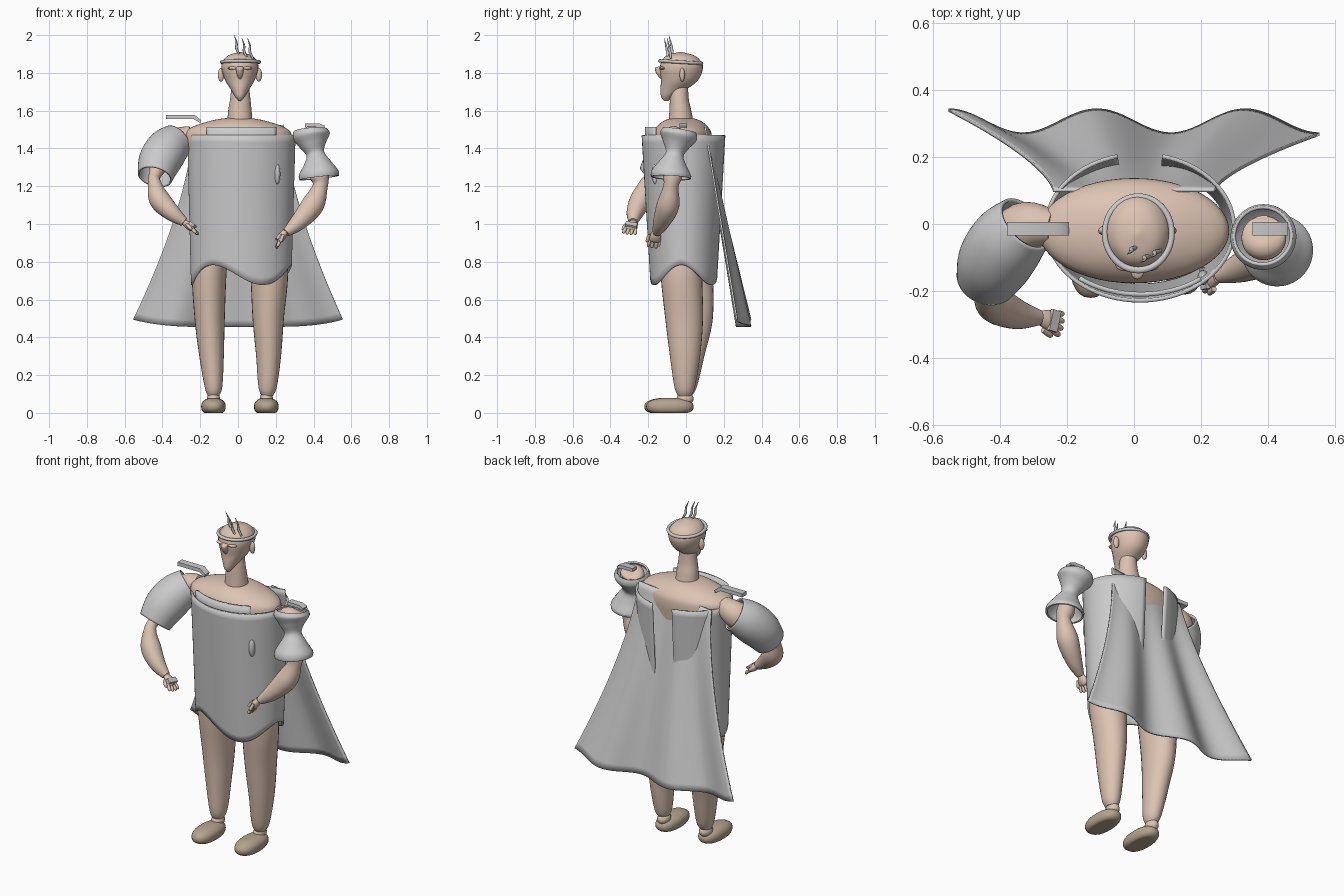
import bpy, bmesh, math
from mathutils import Vector, Matrix

if "Cube" in bpy.data.objects:
    bpy.data.objects.remove(bpy.data.objects["Cube"])


def material(name, rgb):
    m = bpy.data.materials.new(name)
    m.diffuse_color = (*rgb, 1)
    m.use_nodes = True
    m.node_tree.nodes["Principled BSDF"].inputs["Base Color"].default_value = m.diffuse_color
    return m


SKIN = material("skin", (0.72, 0.55, 0.45))
SHOE = material("shoe_leather", (0.46, 0.37, 0.27))


def finish(name, verts, faces, mat=None, thick=0):
    me = bpy.data.meshes.new(name)
    me.from_pydata(verts, [], faces)
    bm = bmesh.new()
    bm.from_mesh(me)
    bmesh.ops.recalc_face_normals(bm, faces=bm.faces)
    bm.to_mesh(me)
    bm.free()
    ob = bpy.data.objects.new(name, me)
    bpy.context.collection.objects.link(ob)
    if mat:
        me.materials.append(mat)
    if thick:
        s = ob.modifiers.new("thickness", 'SOLIDIFY')
        s.thickness, s.offset = thick, 0
    bpy.ops.object.select_all(action='DESELECT')
    ob.select_set(True)
    bpy.context.view_layer.objects.active = ob
    bpy.ops.object.shade_smooth_by_angle(angle=math.radians(45))
    return ob


def spline(pts, n):
    """Catmull-Rom through rows of numbers."""
    p = [pts[0], *pts, pts[-1]]
    out = []
    for i in range(1, len(p) - 2):
        for k in range(n):
            t = k / n
            out.append([0.5 * (2 * b + (c - a) * t + (2*a - 5*b + 4*c - d) * t*t
                               + (3*b - a - 3*c + d) * t**3)
                        for a, b, c, d in zip(p[i-1], p[i], p[i+1], p[i+2])])
    return out + [list(pts[-1])]


def loft(name, pts, mat=None, flat=False, cap=True, thick=0, n=6, seg=28):
    """Skin rings x,y,z,rx(,ry) along a path; flat keeps rings horizontal."""
    rows = spline([(*p, p[3]) if len(p) == 4 else p for p in pts], n)
    verts, faces = [], []
    for i, (x, y, z, rx, ry) in enumerate(rows):
        a, b = rows[max(i-1, 0)], rows[min(i+1, len(rows)-1)]
        tan = Vector(b[:3]) - Vector(a[:3])
        rot = Matrix.Identity(3) if flat else \
            Vector((0, 0, -1)).rotation_difference(tan).to_matrix()
        for k in range(seg):
            t = math.tau * k / seg
            verts.append(Vector((x, y, z)) + rot @ Vector((rx*math.cos(t), ry*math.sin(t), 0)))
        if i:
            for k in range(seg):
                j = (k + 1) % seg
                faces.append(((i-1)*seg+k, (i-1)*seg+j, i*seg+j, i*seg+k))
    if cap:
        faces += [tuple(range(seg)), tuple(range(len(verts)-seg, len(verts)))]
    return finish(name, verts, faces, mat, thick)


def sheet(name, f, nu, nv, thick):
    """Cloth or plate from a surface function of u, v in 0..1."""
    verts = [f(i / nu, j / nv) for j in range(nv + 1) for i in range(nu + 1)]
    w = nu + 1
    faces = [(j*w+i, j*w+i+1, (j+1)*w+i+1, (j+1)*w+i) for j in range(nv) for i in range(nu)]
    return finish(name, verts, faces, None, thick)


def ball(name, c, r, mat, power=1, floor=None):
    bm = bmesh.new()
    bmesh.ops.create_uvsphere(bm, u_segments=28, v_segments=16, radius=1)
    for v in bm.verts:
        v.co = Vector([c[i] + r[i] * math.copysign(abs(v.co[i])**power, v.co[i]) for i in range(3)])
        if floor is not None:
            v.co.z = max(v.co.z, floor)
    me = [v.co.copy() for v in bm.verts], [[v.index for v in f.verts] for f in bm.faces]
    bm.free()
    return finish(name, *me, mat)


def prism(name, outline, y0, y1):
    """Plate with an x,z outline, extruded along y."""
    k = len(outline)
    verts = [(x, y, z) for y in (y0, y1) for x, z in outline]
    faces = [tuple(range(k)), tuple(range(k, 2*k))]
    faces += [(i, (i+1) % k, k+(i+1) % k, k+i) for i in range(k)]
    return finish(name, verts, faces)


# torso, neck and head
loft("torso", [(0, -.02, .86, .19, .12), (0, -.02, 1.1, .2, .13), (0, -.02, 1.35, .26, .15),
               (0, -.02, 1.46, .285, .157), (0, -.02, 1.51, .25, .14),
               (0, -.02, 1.55, .13, .09), (0, -.02, 1.565, .02, .02)], SKIN, flat=True, seg=48)
loft("neck", [(.01, -.025, 1.52, .068, .068), (.01, -.03, 1.6, .062, .058),
              (.012, -.035, 1.66, .054, .05), (.012, -.035, 1.74, .045, .045)], SKIN, flat=True)
loft("head", [(.01, -.105, 1.652, .006, .012), (.01, -.1, 1.675, .025, .032),
              (.01, -.065, 1.715, .05, .07), (.01, -.035, 1.76, .078, .098),
              (.01, -.025, 1.82, .097, .114), (.01, -.025, 1.86, .092, .105),
              (.01, -.03, 1.893, .06, .072), (.01, -.03, 1.91, .006, .008)], SKIN, flat=True)
loft("nose", [(.01, -.125, 1.835, .014, .01), (.01, -.142, 1.825, .02, .023),
              (.01, -.135, 1.79, .016, .018), (.01, -.12, 1.76, .005, .006)], SKIN, flat=True, seg=16)
for s, side in ((-1, "left"), (1, "right")):
    ball("brow_" + side, (.01 + s*.035, -.123, 1.825), (.03, .018, .009), SKIN)
    ball("ear_" + side, (.01 + s*.1, -.02, 1.79), (.017, .014, .036), SKIN)

# circlet with three wavy spikes
bpy.ops.mesh.primitive_torus_add(major_segments=56, minor_segments=12, major_radius=.1,
                                 minor_radius=.009, location=(.013, -.028, 1.857),
                                 rotation=(-.06, 0, 0))
ring = bpy.context.object
ring.name = "circlet"
ring.scale = (1, 1.1, 1)
bpy.ops.object.shade_smooth_by_angle(angle=math.radians(60))
for i, (x, y, h) in enumerate([(-.02, -.075, 2.0), (.02, -.1, 1.985), (.05, -.085, 1.985)]):
    loft(f"circlet_spike_{i}", [(x, y-.015, h, .001), (x+.013, y-.006, h-.04, .005),
                                (x+.012, y, h-.07, .007), (x+.03, y+.005, h-.11, .005)],
         thick=0, seg=10)

# legs and shoes
loft("leg_left", [(-.13, 0, .93, .09, .11), (-.152, .015, .75, .092, .125),
                  (-.15, .03, .5, .08, .112), (-.14, .015, .3, .065, .082),
                  (-.13, 0, .14, .047, .058), (-.13, -.005, .09, .03, .035)], SKIN, flat=True)
loft("leg_right", [(.14, -.02, .93, .09, .105), (.165, -.025, .75, .1, .11),
                   (.16, -.01, .5, .083, .1), (.162, -.005, .3, .066, .08),
                   (.157, -.007, .14, .049, .055), (.155, -.007, .09, .03, .035)], SKIN, flat=True)
for x, y, side in ((-.13, -.095, "left"), (.15, -.085, "right")):
    ball("shoe_" + side, (x, y, .033), (.065, .126, .047), SHOE, .85, 0)
    ball("ankle_" + side, (x, -.005, .075), (.035, .045, .035), SKIN)


# tunic, slit down the back with a wavy hem
def tunic(u, v):
    t = math.radians(90) + .24 + u * (math.tau - .48)
    hem = .73 + .053 * math.cos(3 * (t - math.radians(235)))
    return (.018 + (.281 - .02*v) * math.cos(t), -.01 + (.219 - .045*v) * math.sin(t),
            1.47 + (hem - 1.47) * v)


sheet("tunic", tunic, 72, 20, .012)


# cape with three folds
def cape(u, v):
    s = 2*u - 1
    z0, z1 = 1.5 + .025 * s, .455 + .04 * s**4
    return (s * (.242 + .313 * v**1.5), .1 + .205*v + .036 * v * math.cos(math.tau * (s+1) / .8),
            z0 + (z1 - z0) * v)


sheet("cape", cape, 64, 28, .01)


# collar plate and chest badge
def collar(u, v):
    t = math.radians(229 + 81*u)
    return (.02 + .28 * math.cos(t), -.01 + .2 * math.sin(t), 1.42 + .093 * v)


sheet("collar_plate", collar, 20, 2, .014)
ball("chest_badge", (.207, -.16, 1.265), (.017, .022, .055), None)

# shoulder plates
prism("shoulder_plate_left", [(-.38, 1.555), (-.38, 1.577), (-.23, 1.577), (-.195, 1.55),
                              (-.2, 1.535), (-.235, 1.555)], -.035, .006)
prism("shoulder_plate_right", [(.355, 1.513), (.355, 1.533), (.43, 1.533), (.46, 1.52),
                               (.455, 1.508), (.43, 1.513)], -.035, .006)

# arms
loft("arm_left", [(-.24, -.01, 1.47, .05), (-.33, -.01, 1.43, .075), (-.4, -.09, 1.35, .065),
                  (-.44, -.17, 1.26, .033), (-.442, -.21, 1.215, .035), (-.415, -.24, 1.13, .056),
                  (-.35, -.27, 1.06, .045), (-.285, -.28, 1.01, .024)], SKIN)
loft("arm_right", [(.385, -.03, 1.505, .012), (.387, -.04, 1.485, .065), (.395, -.045, 1.43, .055),
                   (.41, -.06, 1.36, .03), (.43, -.07, 1.26, .05), (.435, -.08, 1.2, .04),
                   (.395, -.095, 1.1, .06), (.32, -.13, 1.01, .045), (.255, -.155, .955, .023)], SKIN)

# sleeves: a bent barrel and an hourglass
loft("sleeve_left", [(-.325, 0, 1.44, .09), (-.375, -.05, 1.395, .107), (-.415, -.11, 1.33, .107),
                     (-.44, -.165, 1.25, .088)], cap=False, thick=.01, seg=40)
loft("sleeve_right", [(.385, -.035, 1.495, .085), (.388, -.04, 1.465, .094), (.397, -.05, 1.42, .066),
                      (.41, -.06, 1.37, .043), (.42, -.07, 1.32, .068), (.427, -.078, 1.27, .1),
                      (.43, -.08, 1.245, .101)], cap=False, thick=.01, seg=40)


# hands with fingers and a small plate over the knuckles
def hand(side, wrist, direction):
    w, d = Vector(wrist), Vector(direction).normalized()
    across = (Vector((0, 1, 0)) - d * d.y).normalized()
    up = across.cross(d)
    up = up if up.z > 0 else -up
    loft("palm_" + side, [(*(w + d*k), r, q) for k, r, q in
                          ((-.02, .015, .018), (.01, .02, .03), (.035, .017, .032), (.05, .006, .02))],
         SKIN, seg=18)
    fingers = [(s, .035, .085 - .006*abs(i - 1.4)) for i, s in enumerate((-.026, -.009, .009, .026))]
    for i, (s, a, b) in enumerate(fingers + [(-.034, .005, .05)]):
        base, tip = w + d*a + across*s, w + d*b + across*s*1.25 - up*.008
        rows = [(*base.lerp(tip, k), r) for k, r in ((0, .008), (.5, .0095), (.85, .008), (1, .002))]
        loft(f"finger_{side}_{i}", rows, SKIN, n=3, seg=10)
    verts = [w + d*a + across*b + up*c for a in (.012, .042) for b in (-.032, .032) for c in (.01, .024)]
    finish("knuckle_plate_" + side, verts, [(0, 1, 3, 2), (4, 5, 7, 6), (0, 1, 5, 4),
                                            (2, 3, 7, 6), (0, 2, 6, 4), (1, 3, 7, 5)])


hand("left", (-.27, -.283, .998), (.8, -.25, -.6))
hand("right", (.24, -.16, .945), (-.5, -.12, -.8))
